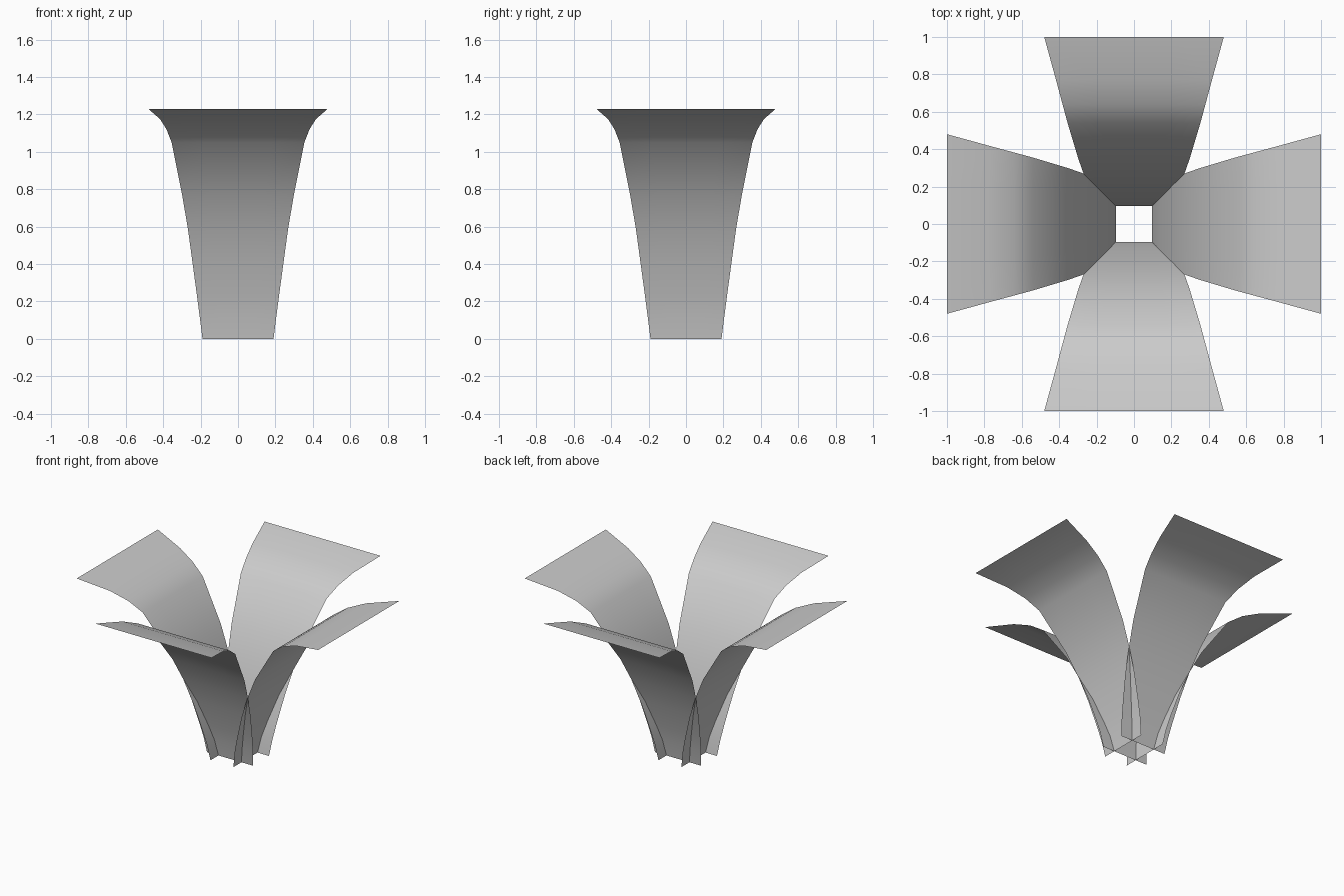
import bpy, bmesh, math
from mathutils import Matrix

if "Cube" in bpy.data.objects:
    bpy.data.objects.remove(bpy.data.objects["Cube"])

# Leaf profile: distance from centre, height, half width
PROFILE = [(0.095, 0.0, 0.19), (0.115, 0.12, 0.205), (0.145, 0.235, 0.22),
           (0.20, 0.42, 0.245), (0.265, 0.59, 0.268), (0.35, 0.765, 0.298),
           (0.54, 1.05, 0.355), (0.64, 1.12, 0.382), (0.77, 1.175, 0.417),
           (1.0, 1.23, 0.48)]
COLS = 4  # strips across each leaf


def make_leaf(name, angle):
    bm = bmesh.new()
    rows = [[bm.verts.new((w * (2 * i / COLS - 1), -r, z)) for i in range(COLS + 1)]
            for r, z, w in PROFILE]
    for a, b in zip(rows, rows[1:]):
        for i in range(COLS):
            bm.faces.new((a[i], a[i + 1], b[i + 1], b[i])).smooth = True
    bm.transform(Matrix.Rotation(angle, 4, 'Z'))
    mesh = bpy.data.meshes.new(name)
    bm.to_mesh(mesh)
    bm.free()
    obj = bpy.data.objects.new(name, mesh)
    bpy.context.collection.objects.link(obj)


# Four arching leaves around the centre
for k, side in enumerate(("front", "right", "back", "left")):
    make_leaf(side + "_leaf", k * math.pi / 2)
